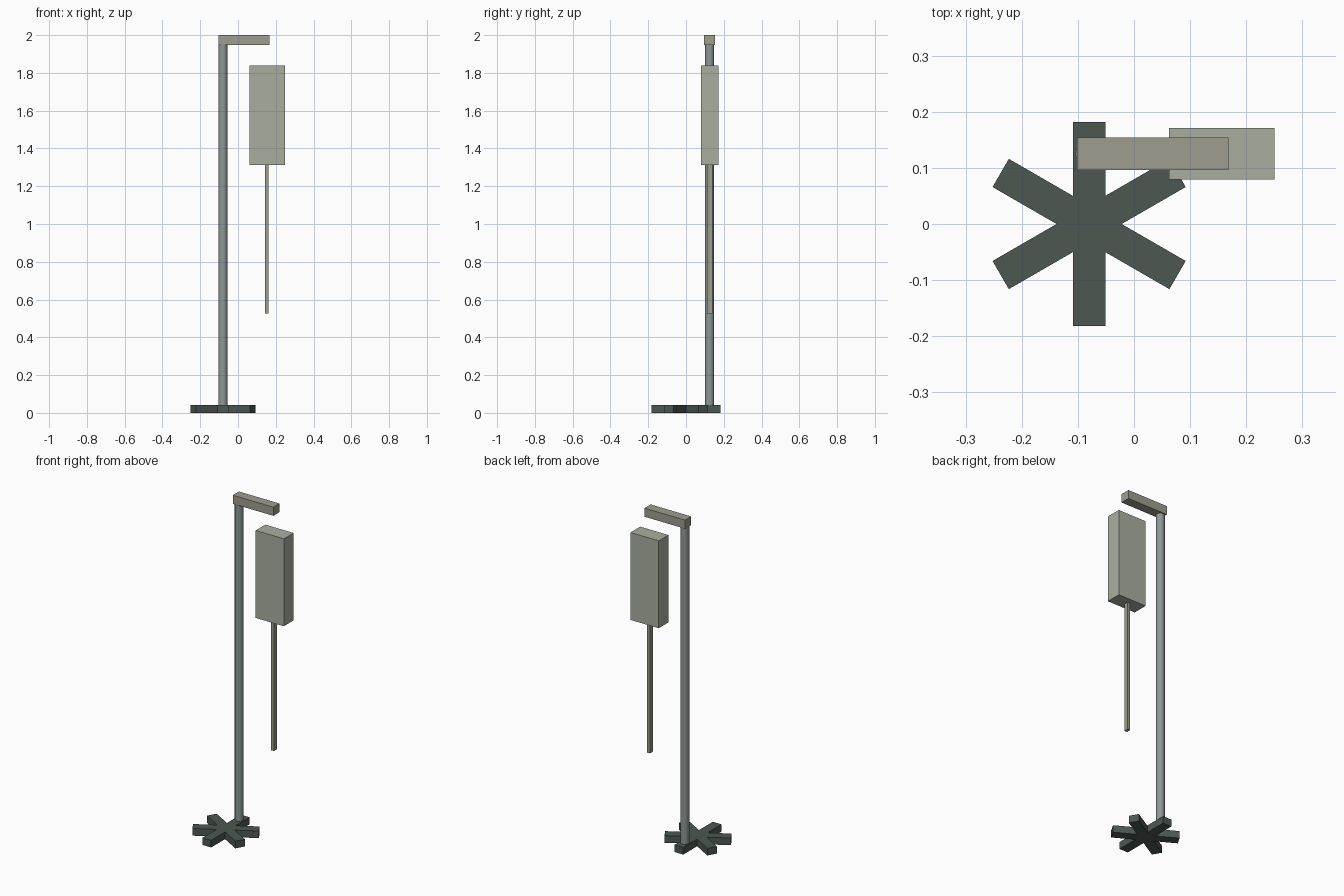
import bpy
import math

if "Cube" in bpy.data.objects:
    bpy.data.objects.remove(bpy.data.objects["Cube"])


def material(name, rgb):
    mat = bpy.data.materials.new(name)
    mat.diffuse_color = (*rgb, 1)
    mat.use_nodes = True
    mat.node_tree.nodes["Principled BSDF"].inputs["Base Color"].default_value = mat.diffuse_color
    return mat


dark = material("dark_base", (0.075, 0.095, 0.085))
steel = material("steel", (0.27, 0.31, 0.31))
beige = material("beige_grey", (0.34, 0.34, 0.28))
pale = material("pale_green_grey", (0.40, 0.43, 0.35))


def box(name, x, y, z, mat, angle=0):
    """Box from (min, max) pairs, turned about its own vertical axis."""
    spans = (x, y, z)
    bpy.ops.mesh.primitive_cube_add(
        size=1, location=[(a + b) / 2 for a, b in spans], rotation=(0, 0, angle))
    ob = bpy.context.object
    ob.name = name
    ob.scale = [b - a for a, b in spans]
    bpy.ops.object.transform_apply(location=False, rotation=True, scale=True)
    ob.data.materials.append(mat)
    return ob


POLE_X, POLE_Y = -0.08, 0.125

# Star foot: three crossed bars
for i, deg in enumerate((90, 30, 150)):
    box(f"foot_bar_{i + 1}", (POLE_X - 0.182, POLE_X + 0.182), (-0.029, 0.029),
        (0, 0.043), dark, math.radians(deg))

# Upright pole
bottom, top = 0.043, 1.95
bpy.ops.mesh.primitive_cylinder_add(
    vertices=24, radius=0.024, depth=top - bottom,
    location=(POLE_X, POLE_Y, (bottom + top) / 2))
pole = bpy.context.object
pole.name = "pole"
pole.data.materials.append(steel)
bpy.ops.object.shade_smooth_by_angle()

# Top arm
box("top_arm", (-0.102, 0.168), (POLE_Y - 0.029, POLE_Y + 0.029), (1.948, 2.0), beige)

# Hanging fluid bag and its drip tube
box("bag", (0.062, 0.25), (POLE_Y - 0.046, POLE_Y + 0.046), (1.312, 1.838), pale)
box("drip_tube", (0.143, 0.161), (POLE_Y - 0.014, POLE_Y + 0.014), (0.525, 1.312), beige)
